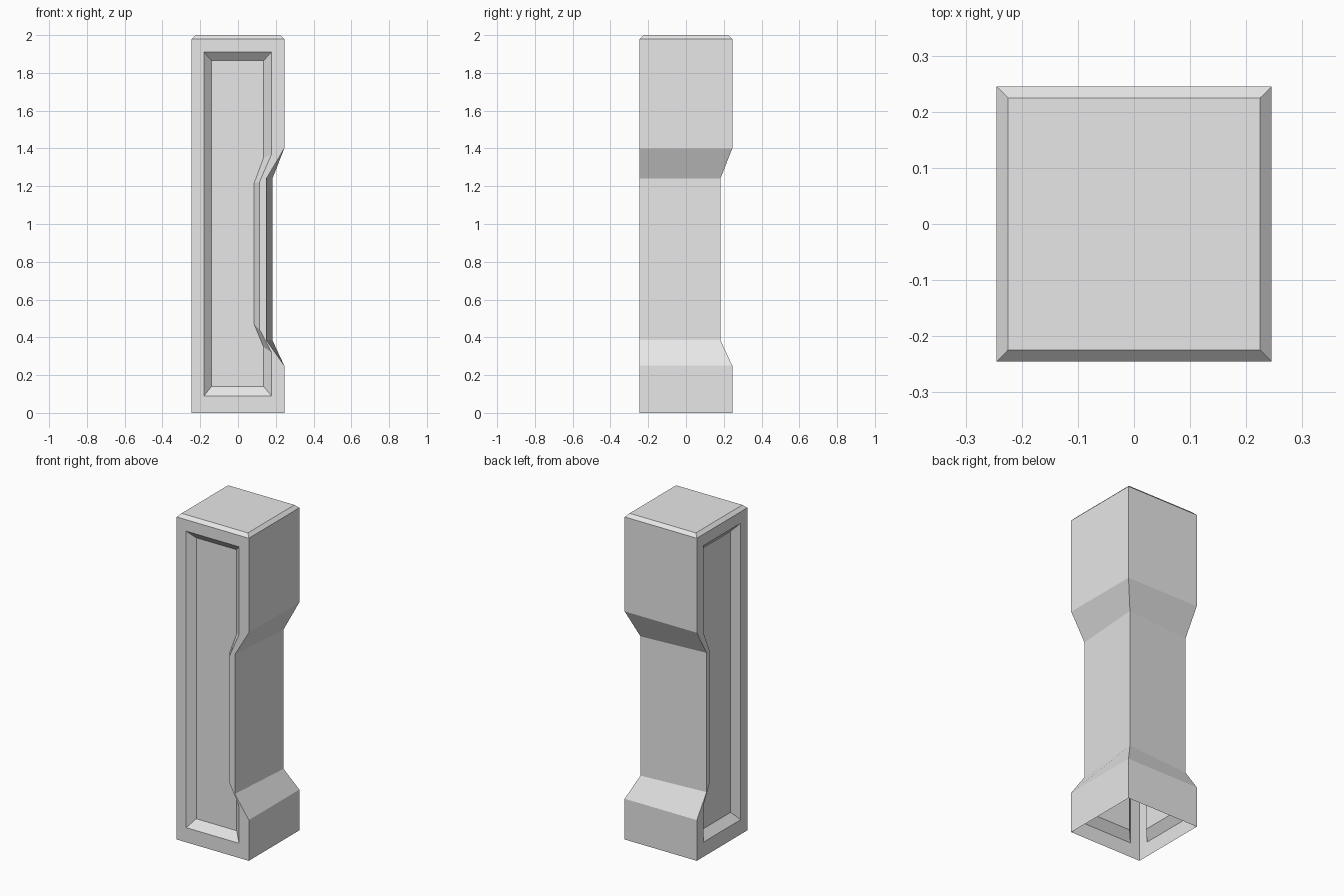
import bpy
import bmesh

cube = bpy.data.objects.get("Cube")
if cube:
    bpy.data.objects.remove(cube, do_unlink=True)

grey = bpy.data.materials.new("plain grey")
grey.use_nodes = True
grey.diffuse_color = (0.8, 0.8, 0.8, 1)
grey.node_tree.nodes["Principled BSDF"].inputs["Base Color"].default_value = (0.8, 0.8, 0.8, 1)

H = 0.245       # half width
TOP = 2.0
CHAMFER = 0.02
DEPTH = 0.04    # panel recess
SHOULDER = TOP - CHAMFER

bm = bmesh.new()


def outline(left, right, waist, low, high, bottom, top):
    """Panel outline (x, z) with a narrow waist on its right edge."""
    return [(left, bottom), (right, bottom), (right, low[0]), (waist, low[1]),
            (waist, high[0]), (right, high[1]), (right, top), (left, top)]


frame = outline(-H, H, 0.15, (0.25, 0.385), (1.24, 1.4), 0, SHOULDER)
rim = outline(-0.18, 0.178, 0.115, (0.32, 0.44), (1.225, 1.37), 0.09, 1.91)
panel = outline(-0.14, 0.135, 0.085, (0.35, 0.47), (1.215, 1.35), 0.14, 1.865)


def build_half(swap):
    """One panelled side and the waisted side next to it; swap mirrors over the diagonal."""
    def face(points):
        if swap:
            points = [(y, x, z) for x, y, z in reversed(points)]
        bm.faces.new([bm.verts.new(p) for p in points])

    # Panelled side: flat frame, sloped rim and sunken panel
    rings = [[(x, y, z) for x, z in ring]
             for ring, y in ((frame, -H), (rim, -H), (panel, DEPTH - H))]
    for outer, inner in zip(rings, rings[1:]):
        for i in range(len(outer)):
            j = (i + 1) % len(outer)
            face([outer[i], outer[j], inner[j], inner[i]])
    face(rings[-1])

    # Waisted side: strip from the panelled side to the far corner
    near = rings[0][1:7]
    far = [(c, c, p[2]) for p, c in zip(near, (H, H, 0.182, 0.182, H, H))]
    for i in range(len(near) - 1):
        face([near[i], far[i], far[i + 1], near[i + 1]])

    # Chamfers along the top edges
    t = H - CHAMFER
    face([(-H, -H, SHOULDER), (H, -H, SHOULDER), (t, -t, TOP), (-t, -t, TOP)])
    face([(H, -H, SHOULDER), (H, H, SHOULDER), (t, t, TOP), (t, -t, TOP)])


build_half(False)
build_half(True)

# Flat cap; the underside stays open
t = H - CHAMFER
bm.faces.new([bm.verts.new((x, y, TOP)) for x, y in ((-t, -t), (t, -t), (t, t), (-t, t))])
bmesh.ops.remove_doubles(bm, verts=bm.verts, dist=0.0005)

mesh = bpy.data.meshes.new("pillar")
bm.to_mesh(mesh)
bm.free()
mesh.materials.append(grey)
pillar = bpy.data.objects.new("pillar", mesh)
bpy.context.collection.objects.link(pillar)
